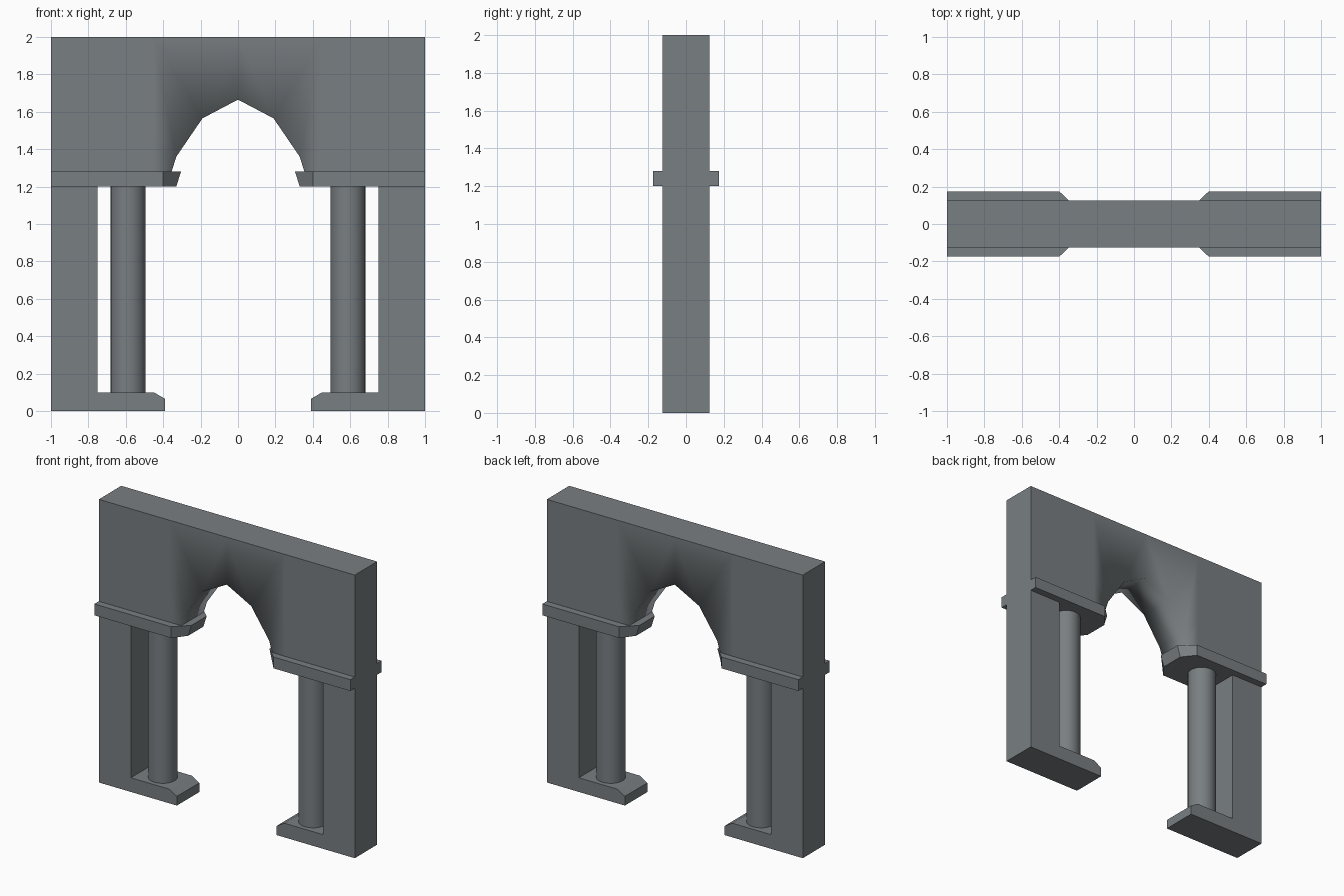
import bpy, bmesh, math

if "Cube" in bpy.data.objects:
    bpy.data.objects.remove(bpy.data.objects["Cube"])

stone = bpy.data.materials.new("grey_stone")
stone.diffuse_color = (0.19, 0.21, 0.22, 1)
stone.use_nodes = True
stone.node_tree.nodes["Principled BSDF"].inputs["Base Color"].default_value = stone.diffuse_color
D = 0.125  # half thickness of the wall


def finish(bm, name):
    bmesh.ops.recalc_face_normals(bm, faces=bm.faces[:])
    mesh = bpy.data.meshes.new(name)
    bm.to_mesh(mesh)
    bm.free()
    mesh.materials.append(stone)
    ob = bpy.data.objects.new(name, mesh)
    bpy.context.collection.objects.link(ob)
    return ob


def thicken(bm):
    """Extrude flat faces at y=-D to y=+D."""
    res = bmesh.ops.extrude_face_region(bm, geom=bm.faces[:])
    moved = [g for g in res["geom"] if isinstance(g, bmesh.types.BMVert)]
    bmesh.ops.translate(bm, verts=moved, vec=(0, 2 * D, 0))


# upper wall with a pointed arch, softly shaded around the opening
inner = [(-0.355, 1.28), (-0.33, 1.36), (-0.19, 1.565), (0, 1.665)]
outer = [(-0.45, 1.28), (-0.45, 1.5), (-0.45, 2), (0, 2)]
bm = bmesh.new()
for s in (1, -1):
    polys = [[inner[i], inner[i + 1], outer[i + 1], outer[i]] for i in range(3)]
    polys.append([(-1, 1.28)] + outer[:3] + [(-1, 2)])
    for p in polys:
        bm.faces.new([bm.verts.new((s * x, -D, z)) for x, z in p])
bmesh.ops.remove_doubles(bm, verts=bm.verts[:], dist=1e-4)
bmesh.ops.recalc_face_normals(bm, faces=bm.faces[:])
thicken(bm)
bmesh.ops.recalc_face_normals(bm, faces=bm.faces[:])
on_arch = lambda v: any(abs(abs(v.co.x) + x) < 1e-3 and abs(v.co.z - z) < 1e-3 for x, z in inner)
for f in bm.faces:
    f.smooth = True
for e in bm.edges:
    soft = all(on_arch(v) for v in e.verts) and not all(abs(v.co.z - 1.28) < 1e-3 for v in e.verts)
    e.smooth = soft or e.calc_face_angle(0) < math.radians(30)
finish(bm, "arch_wall")

for s, side in ((1, "left"), (-1, "right")):
    # pier with its projecting base
    bm = bmesh.new()
    prof = [(-1, 0), (-0.39, 0), (-0.39, 0.065), (-0.45, 0.1), (-0.75, 0.1), (-0.75, 1.2), (-1, 1.2)]
    bm.faces.new([bm.verts.new((s * x, -D, z)) for x, z in prof])
    thicken(bm)
    finish(bm, side + "_pier")

    # moulding slab with clipped corners, tapering inward below
    bm = bmesh.new()
    rings = []
    for z, end in ((1.2, -0.33), (1.28, -0.305)):
        plan = [(-1, -0.175), (-0.4, -0.175), (end, -0.085), (end, 0.085), (-0.4, 0.175), (-1, 0.175)]
        rings.append([bm.verts.new((s * x, y, z)) for x, y in plan])
    a, b = rings
    bm.faces.new(a)
    bm.faces.new(b)
    for i in range(6):
        j = (i + 1) % 6
        bm.faces.new((a[i], a[j], b[j], b[i]))
    finish(bm, side + "_capital")

    # round column
    bm = bmesh.new()
    bmesh.ops.create_cone(bm, cap_ends=False, segments=24, radius1=0.094, radius2=0.094, depth=1.1)
    bmesh.ops.translate(bm, verts=bm.verts[:], vec=(s * -0.588, 0, 0.65))
    for f in bm.faces:
        f.smooth = True
    finish(bm, side + "_column")
